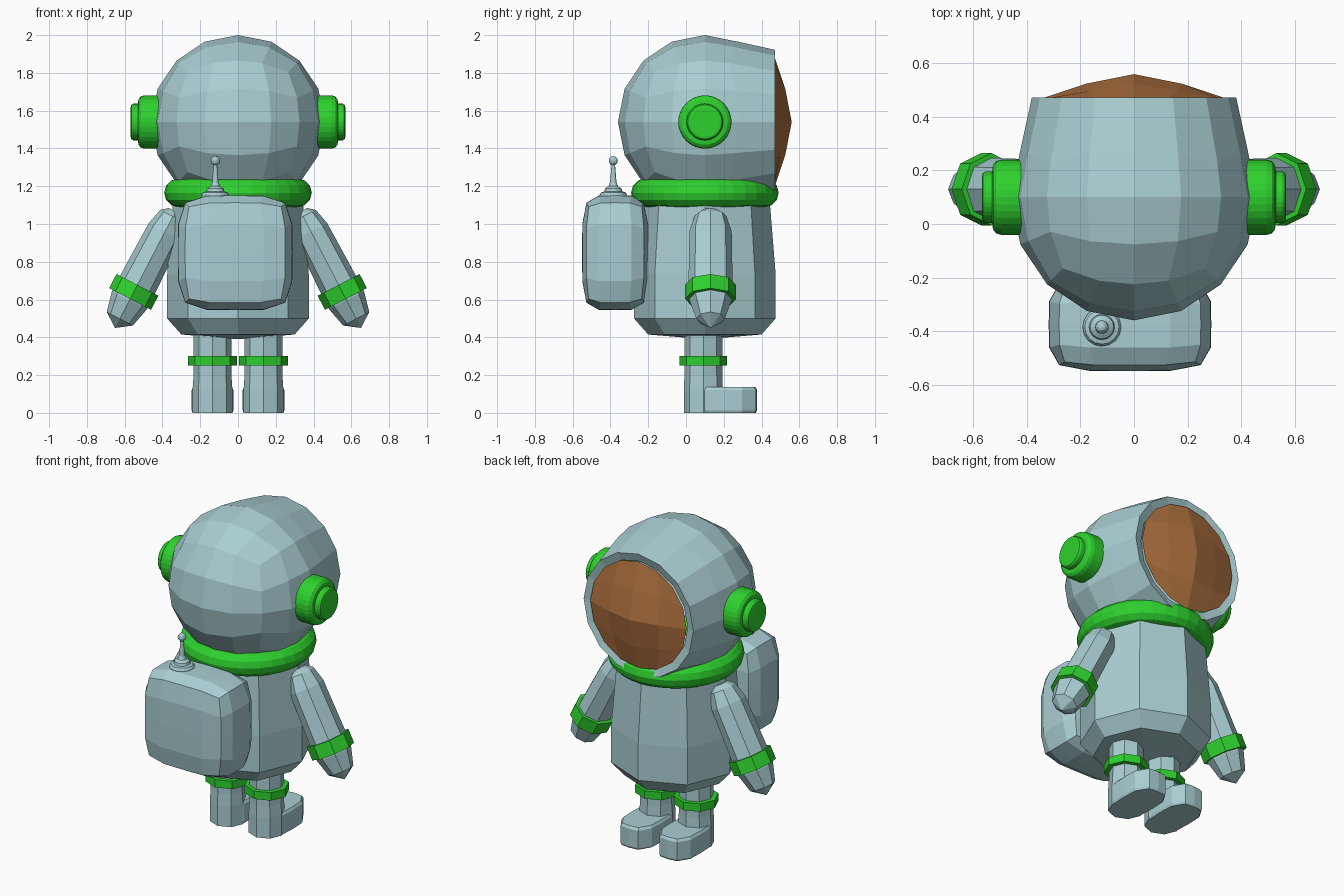
import bpy, bmesh, math
from mathutils import Vector, Matrix

if "Cube" in bpy.data.objects:
    bpy.data.objects.remove(bpy.data.objects["Cube"])


def material(name, color):
    m = bpy.data.materials.new(name)
    m.diffuse_color = (*color, 1)
    m.use_nodes = True
    m.node_tree.nodes["Principled BSDF"].inputs["Base Color"].default_value = m.diffuse_color
    return m


SUIT = material("pale blue grey", (0.40, 0.62, 0.65))
GREEN = material("bright green", (0.027, 0.64, 0.027))
AMBER = material("amber brown", (0.43, 0.165, 0.05))


def finish(name, bm, mat, recalc=True):
    if recalc:
        bmesh.ops.recalc_face_normals(bm, faces=bm.faces)
    me = bpy.data.meshes.new(name)
    bm.to_mesh(me)
    bm.free()
    me.materials.append(mat)
    ob = bpy.data.objects.new(name, me)
    bpy.context.collection.objects.link(ob)
    return ob


def loft(name, rings, sides, mat, origin=(0, 0, 0), axis=(0, 0, 1), power=2, phase=0.0):
    """Rings of (distance along axis, radius across, radius in depth)."""
    z = Vector(axis).normalized()
    y = Vector((0, 1, 0))
    x = y.cross(z)
    o = Vector(origin)
    bm = bmesh.new()
    loops = []
    for u, rx, ry in rings:
        loop = []
        for i in range(sides):
            a = 2 * math.pi * i / sides + phase
            c, s = math.cos(a), math.sin(a)
            k = (abs(c) ** power + abs(s) ** power) ** (-1 / power)
            loop.append(bm.verts.new(o + x * rx * c * k + y * ry * s * k + z * u))
        loops.append(loop)
    for a, b in zip(loops, loops[1:]):
        for i in range(sides):
            j = (i + 1) % sides
            bm.faces.new((a[i], a[j], b[j], b[i]))
    bm.faces.new(loops[0][::-1])
    bm.faces.new(loops[-1])
    bmesh.ops.remove_doubles(bm, verts=bm.verts, dist=0.0005)
    return finish(name, bm, mat)


def lathe(name, profile, sides, mat, origin, axis=(0, 0, 1)):
    return loft(name, [(u, r, r) for u, r in profile], sides, mat, origin, axis)


def grid_cube():
    """Cube of half-size 1 with 4 x 4 faces per side."""
    bm = bmesh.new()
    bmesh.ops.create_cube(bm, size=2)
    bmesh.ops.subdivide_edges(bm, edges=bm.edges[:], cuts=3, use_grid_fill=True)
    return bm


# Helmet shell and visor, both from one quad ball
HEAD = Vector((0, 0.1, 1.54))
R = 0.46


def helmet_part(visor):
    bm = grid_cube()
    front = [f for f in bm.faces if all(v.co.y > 0.99 for v in f.verts)]
    drop = [f for f in bm.faces if f not in front] if visor else front
    bmesh.ops.delete(bm, geom=drop, context='FACES')
    edge_loop = [e for e in bm.edges if e.is_boundary]
    edge_verts = {v for e in edge_loop for v in e.verts}
    for v in bm.verts:
        v.co = HEAD + R * Vector([math.tan(c * math.pi / 4) for c in v.co]).normalized()

    def place(verts, radius, y):
        for v in verts:
            d = Vector((v.co.x, 0, v.co.z - HEAD.z)).normalized() * radius
            v.co = Vector((d.x, y, HEAD.z + d.z))

    if visor:
        place(edge_verts, 0.335, 0.472)
        return finish("visor", bm, AMBER, recalc=False)
    place(edge_verts, 0.382, 0.472)
    # inward rim around the opening
    new = bmesh.ops.extrude_edge_only(bm, edges=edge_loop)["geom"]
    place([g for g in new if isinstance(g, bmesh.types.BMVert)], 0.33, 0.455)
    return finish("helmet", bm, SUIT)


helmet_part(False)
helmet_part(True)

# Collar ring
bm = bmesh.new()
N, M = 32, 12
vs = []
for i in range(N):
    a = 2 * math.pi * i / N
    for j in range(M):
        b = 2 * math.pi * j / M
        r = 0.315 + 0.076 * math.cos(b)
        vs.append(bm.verts.new((r * math.cos(a), 0.1 + r * math.sin(a), 1.165 + 0.076 * math.sin(b))))
for i in range(N):
    for j in range(M):
        i2, j2 = (i + 1) % N, (j + 1) % M
        bm.faces.new((vs[i * M + j], vs[i2 * M + j], vs[i2 * M + j2], vs[i * M + j2]))
finish("collar", bm, GREEN)

# Torso
lathe("torso", [(0.39, 0), (0.415, 0.30), (0.5, 0.375), (0.73, 0.375), (1.1, 0.345), (1.16, 0.22)],
      8, SUIT, (0, 0.1, 0))

# Backpack: rounded block
bm = grid_cube()
for v in bm.verts:
    k = sum(abs(c) ** 5 for c in v.co) ** (-1 / 5)
    v.co = Vector((-0.015, -0.375, 0.848)) + Vector((v.co.x * 0.304, v.co.y * 0.175, v.co.z * 0.304)) * k
finish("backpack", bm, SUIT)

# Antenna with stepped base and ball tip
lathe("antenna", [(1.12, 0.072), (1.155, 0.072), (1.168, 0.064), (1.172, 0.048), (1.188, 0.044),
                  (1.2, 0.025), (1.22, 0.017), (1.32, 0.009)], 16, SUIT, (-0.12, -0.385, 0))
lathe("antenna_tip", [(0.025 * -math.cos(math.pi * i / 6), 0.025 * math.sin(math.pi * i / 6)) for i in range(7)],
      10, SUIT, (-0.12, -0.385, 1.335))

for side, label in ((-1, "left"), (1, "right")):
    # Ear pads
    lathe(label + "_ear_pad", [(0.38, 0.135), (0.43, 0.141), (0.495, 0.141), (0.515, 0.135), (0.527, 0.12),
                               (0.53, 0.097), (0.555, 0.097), (0.565, 0.09), (0.568, 0.078)],
          32, GREEN, (0, 0.1, 1.54), (side, 0, 0))

    # Arms with pointed mitten and wrist band
    shoulder, down = (side * 0.345, 0.13, 1.04), (side * 0.46, 0, -0.888)
    loft(label + "_arm", [(-0.03, 0.04, 0.045), (0, 0.075, 0.085), (0.09, 0.097, 0.112), (0.42, 0.104, 0.117),
                          (0.5, 0.104, 0.112), (0.61, 0.078, 0.075), (0.665, 0, 0)],
         8, SUIT, shoulder, down)
    loft(label + "_wrist_band", [(0.408, 0.125, 0.135), (0.492, 0.125, 0.135)], 8, GREEN, shoulder, down)

    # Legs, ankle bands and boots
    hip = (side * 0.135, 0.092, 0)
    loft(label + "_leg", [(0, 0.105, 0.103), (0.13, 0.105, 0.103), (0.2, 0.1, 0.1), (0.45, 0.1, 0.1)], 8, SUIT, hip)
    loft(label + "_ankle_band", [(0.25, 0.13, 0.126), (0.3, 0.13, 0.126)], 8, GREEN, hip)
    loft(label + "_boot", [(0, 0.105, 0.17), (0.012, 0.11, 0.176), (0.122, 0.11, 0.176), (0.137, 0.1, 0.166)],
         12, SUIT, (side * 0.135, 0.2, 0), power=3.5)
